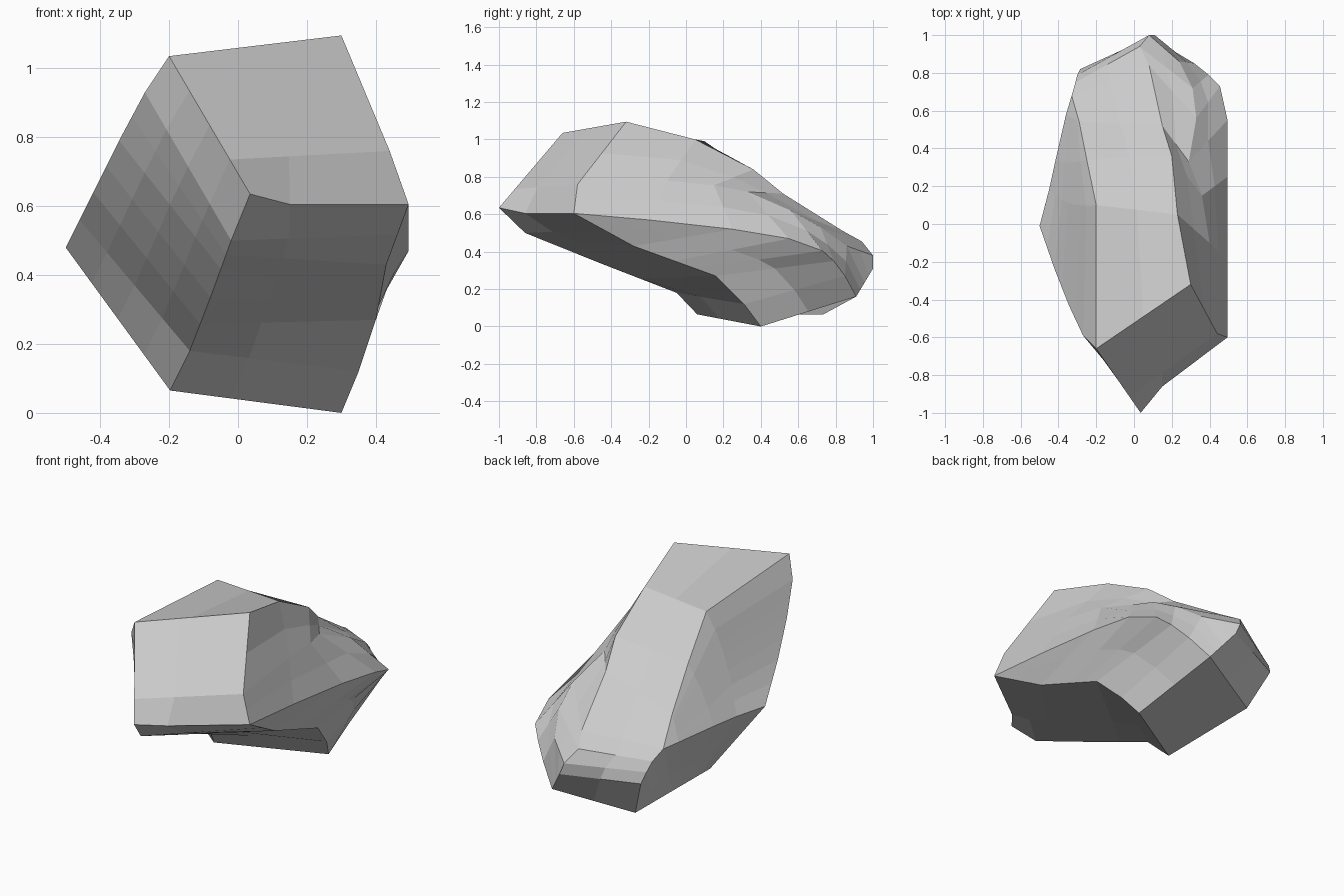
import bpy, bmesh
from mathutils import Vector as V

if "Cube" in bpy.data.objects:
    bpy.data.objects.remove(bpy.data.objects["Cube"])

N = 8  # points along each crease line


def crease(*pts, n=N):
    """Polyline whose longest segments are split until it has n points."""
    p = [V(q) for q in pts]
    while len(p) < n:
        i = max(range(len(p) - 1), key=lambda k: (p[k + 1] - p[k]).length)
        p.insert(i + 1, (p[i] + p[i + 1]) / 2)
    return p


bm = bmesh.new()


def loft(rails):
    """Quads between consecutive rails; collapsed corners become triangles."""
    for a, b in zip(rails, rails[1:]):
        for i in range(len(a) - 1):
            q = []
            for p in (a[i], a[i + 1], b[i + 1], b[i]):
                if all((p - o).length > 1e-5 for o in q):
                    q.append(p)
            if len(q) > 2:
                bm.faces.new([bm.verts.new(p) for p in q])


def between(c0, c1, steps, start=None):
    """Rails blended from c0 to c1, optionally following a curved start edge."""
    rails = []
    for s in range(steps + 1):
        t = s / steps
        r = [a.lerp(b, t) for a, b in zip(c0, c1)]
        if start:
            off = start[s] - r[0]
            r = [p + off * max(0, 1 - i / 3) for i, p in enumerate(r)]
        rails.append(r)
    return rails


# Corners
A, B, C, D = V((.035, -1, .635)), V((-.2, -.66, 1.035)), V((.3, -.32, 1.095)), V((.495, -.6, .605))
E, F, G, I = V((-.197, .06, .065)), V((.3, .4, 0)), V((.22, .91, .16)), V((-.19, .735, .065))
J, K, L = V((-.5, -.01, .48)), V((-.285, .82, .29)), V((.11, 1, .31))

# Crease lines, front to back
tail = [(-.33, .68, .45), (-.31, .75, .4), (-.3, .79, .35), K]
top_left = crease(B, (-.2, .1, .99), (-.25, .34, .79), (-.29, .54, .59), *tail)
left = crease(J, (-.45, .18, .48), (-.415, .34, .475), (-.36, .58, .46), *tail)
top_right = crease(C, (.23, .05, 1.0), (.2, .36, .84), (.15, .52, .71),
                   (.08, .84, .51), (.03, .94, .455), (.08, 1, .38), L)
bump = crease((.44, -.58, .76), (.4, -.1, .78), (.36, .15, .755), (.29, .33, .72),
              (.33, .56, .62), (.31, .72, .53), (.24, .86, .43), (L + G) / 2)
right = crease(D, (.495, -.2, .57), (.495, .25, .52), (.495, .55, .47),
               (.455, .73, .405), (.395, .79, .35), (.32, .85, .27), G)
low_right = crease(D, (.43, -.28, .43), (.4, .16, .27), (.35, .31, .12), F)
low_left = crease(A, (-.02, -.86, .5), (-.08, -.45, .335), (-.14, -.05, .18), E)
shoulder = crease(B, (-.27, -.59, .93), (-.345, -.43, .79), (-.42, -.24, .64), J)
base_left = crease(E, I)

# Front upper facet
lip = V((.15, -.86, .605))
X = A.lerp(B, .25)
loft([[B, B.lerp(C, .4), C], [X, X.lerp(bump[0], .37), bump[0]], [A, lip, D]])

# Front lower facet
mid = [lip] + [a.lerp(b, .35) for a, b in zip(low_left[1:], low_right[1:])]
loft([low_left, mid, low_right])

# Top, sides, base and back
loft(between(top_left, top_right, 2))
loft(between(top_right, bump, 2) + between(bump, right, 2)[1:])
loft(between(right, low_right, 2))
loft(between(low_left, shoulder, 4))
loft(between(top_left, left, N - 1, shoulder))
loft(between(left, base_left, 3))
loft([[E, F], [I, G]])
loft([[K, K.lerp(L, .5), L], [I, I.lerp(G, .5), G]])

bmesh.ops.remove_doubles(bm, verts=bm.verts, dist=.002)
bmesh.ops.recalc_face_normals(bm, faces=bm.faces)
me = bpy.data.meshes.new("rock")
bm.to_mesh(me)
bm.free()
rock = bpy.data.objects.new("rock", me)
bpy.context.collection.objects.link(rock)
